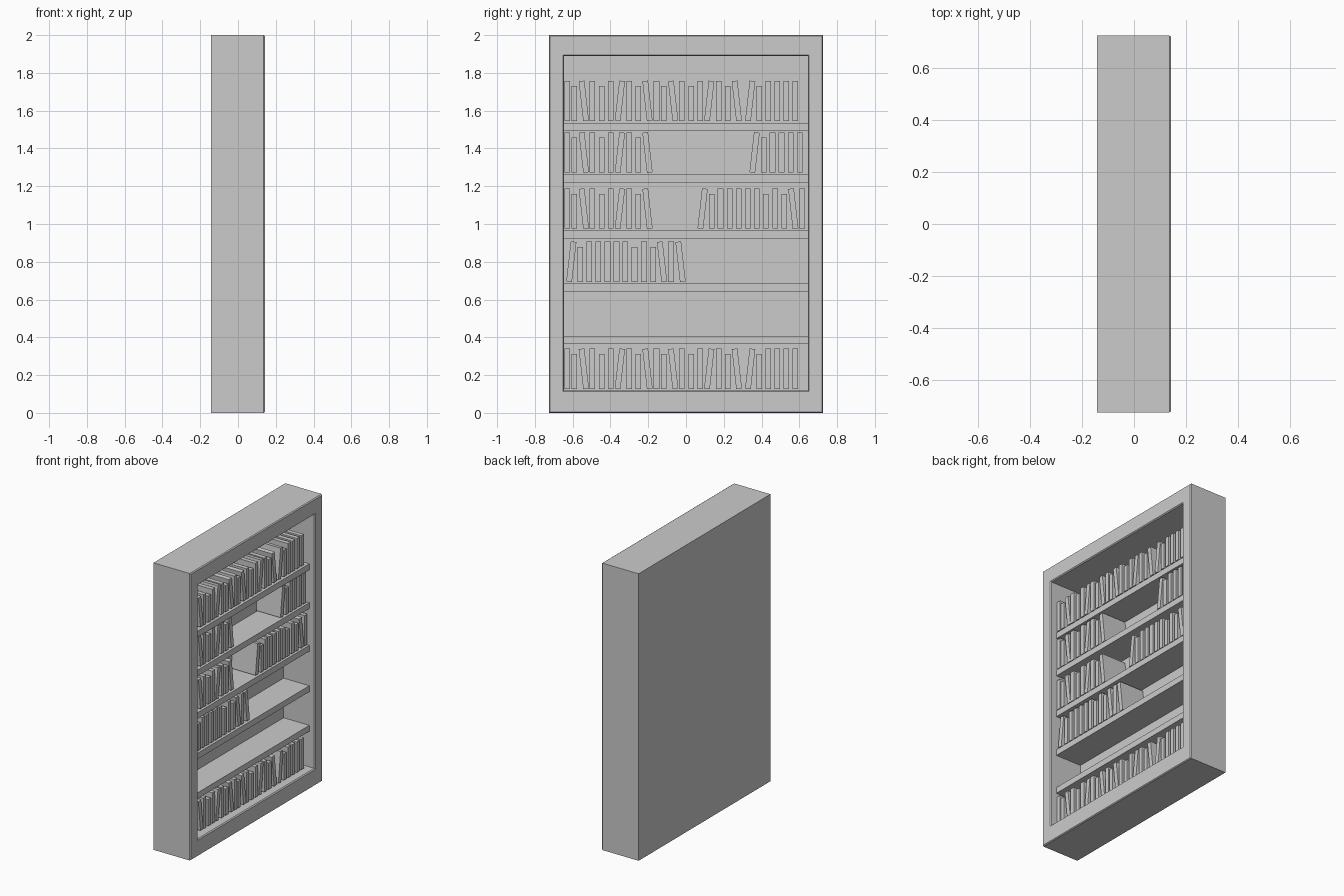
import bpy, bmesh
from math import radians
from mathutils import Matrix, Vector

if "Cube" in bpy.data.objects:
    bpy.data.objects.remove(bpy.data.objects["Cube"])


def finish(bm, name):
    bmesh.ops.recalc_face_normals(bm, faces=bm.faces)
    me = bpy.data.meshes.new(name)
    bm.to_mesh(me)
    bm.free()
    ob = bpy.data.objects.new(name, me)
    bpy.context.collection.objects.link(ob)
    return ob


def box(bm, lo, hi, lean=0):
    lo, hi = Vector(lo), Vector(hi)
    m = (Matrix.Translation((lo + hi) / 2) @ Matrix.Rotation(radians(lean), 4, 'X')
         @ Matrix.Diagonal((*(hi - lo), 1)))
    bmesh.ops.create_cube(bm, size=1, matrix=m)


# Case: rectangular rings run up the outside, over the bevelled front and into the recess
BACK = -0.10
rings = [(-0.143, 0.726, 0, 2), (0.136, 0.726, 0, 2), (0.143, 0.721, 0.005, 1.995),
         (0.143, 0.651, 0.113, 1.895), (0.136, 0.645, 0.119, 1.889),
         (BACK, 0.645, 0.119, 1.889)]
bm = bmesh.new()
loops = [[bm.verts.new(p) for p in ((x, -w, a), (x, w, a), (x, w, b), (x, -w, b))]
         for x, w, a, b in rings]
for r, s in zip(loops, loops[1:]):
    for i in range(4):
        j = (i + 1) % 4
        bm.faces.new((r[i], r[j], s[j], s[i]))
bm.faces.new(loops[0])
bm.faces.new(loops[-1])
finish(bm, "bookcase_case")

# Shelves
for i, top in enumerate((0.408, 0.684, 0.966, 1.263, 1.534)):
    bm = bmesh.new()
    box(bm, (BACK, -0.645, top - 0.042), (0.098, 0.645, top))
    finish(bm, f"shelf_{i + 1}")

# Book runs: T tall, S short, L leaning left, R leaning right, with spine centres in y
RUN_A = list(zip("TSLTSTRTSL", (-.629, -.591, -.541, -.496, -.446, -.398, -.35, -.30, -.252, -.204)))
RUN_B = list(zip("RSTTTTTSTSLTL", (0, .048, .095, .143, .191, .239, .286, .334, .385, .433, .48, .528, .578)))


def shift(run, dy):
    return [(k, y + dy) for k, y in run]


full = RUN_A + shift(RUN_A, 0.473) + shift(RUN_B[:6], 0.34)
rows = [(0.127, full),
        (0.694, shift(RUN_B, -0.607)),
        (0.975, RUN_A + shift(RUN_B[:12], 0.088)),
        (1.272, RUN_A + shift(RUN_B[:6], 0.363)),
        (1.545, full)]

# Books, one object per row
for n, (z, books) in enumerate(rows):
    bm = bmesh.new()
    for kind, y in books:
        h = 0.185 if kind == "S" else 0.213
        lean = {"L": 6.5, "R": -6.5}.get(kind, 0)
        box(bm, (-0.095, y - 0.015, z), (0.092, y + 0.015, z + h), lean)
    finish(bm, f"books_row_{n + 1}")
